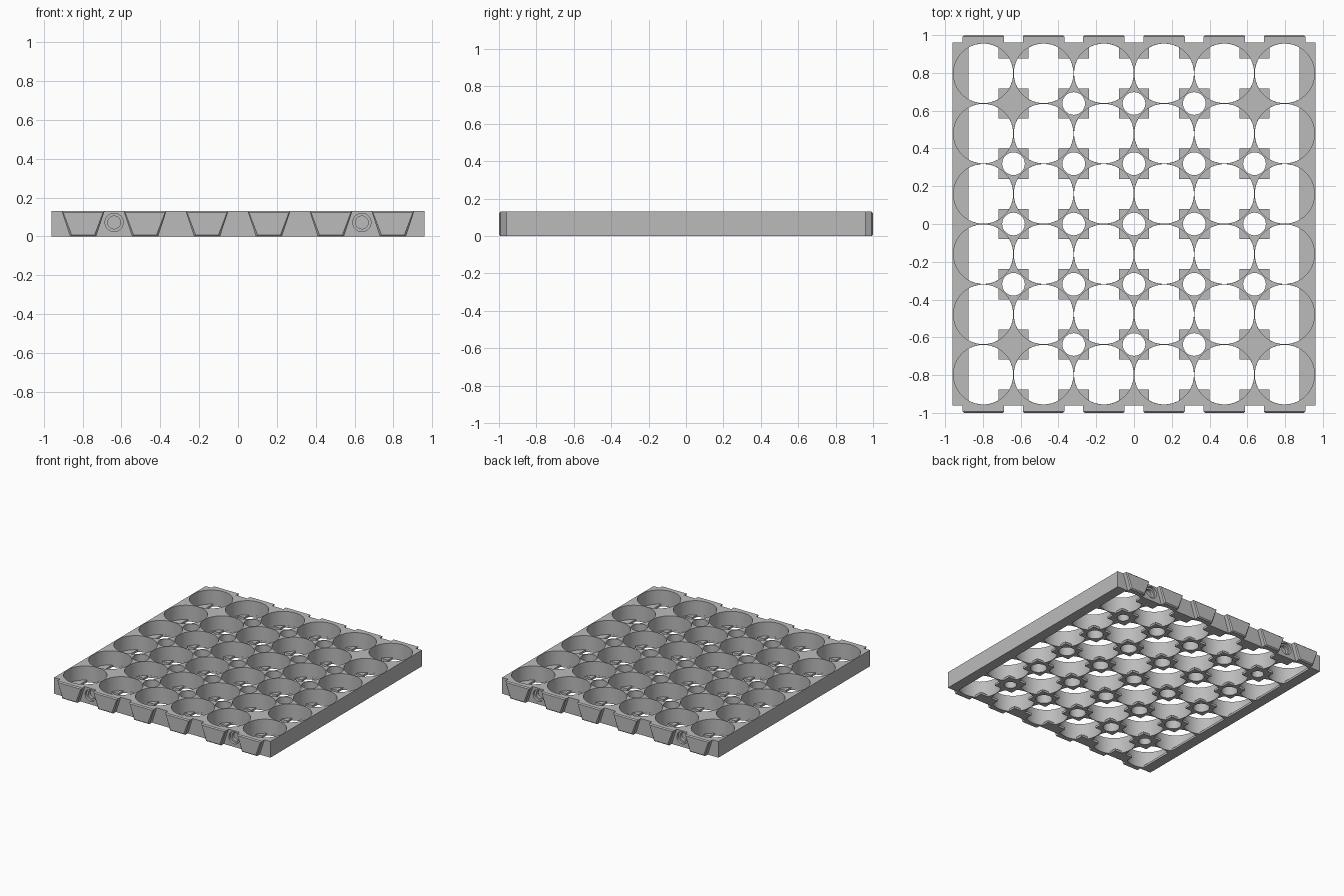
import bpy, bmesh, math
from mathutils import Matrix

PITCH = 0.319          # spacing of the cells
RADIUS = 0.158         # cell radius
HEIGHT = 0.13
FLOOR = 0.017          # thickness of the corner ledges
HALF = 0.96            # half width of the tray
ARM = 0.079            # half width of the openings in the floor

cube = bpy.data.objects.get("Cube")
if cube:
    bpy.data.objects.remove(cube, do_unlink=True)

grey = bpy.data.materials.new("plain grey")
grey.use_nodes = True
colour = (0.5, 0.5, 0.5, 1)
grey.diffuse_color = colour
grey.node_tree.nodes["Principled BSDF"].inputs["Base Color"].default_value = colour

cells = [(i - 2.5) * PITCH for i in range(6)]
posts = [(i - 2) * PITCH for i in range(5)]


def make_object(name, bm):
    bmesh.ops.recalc_face_normals(bm, faces=bm.faces)
    mesh = bpy.data.meshes.new(name)
    bm.to_mesh(mesh)
    bm.free()
    mesh.materials.append(grey)
    obj = bpy.data.objects.new(name, mesh)
    bpy.context.collection.objects.link(obj)
    return obj


def add_prism(bm, outline, z0, z1):
    low = [bm.verts.new((x, y, z0)) for x, y in outline]
    high = [bm.verts.new((x, y, z1)) for x, y in outline]
    bm.faces.new(low[::-1])
    bm.faces.new(high)
    for i in range(len(low)):
        j = (i + 1) % len(low)
        bm.faces.new((low[i], low[j], high[j], high[i]))


def circle(cx, cy, r, n):
    return [(cx + r * math.cos(math.tau * i / n), cy + r * math.sin(math.tau * i / n))
            for i in range(n)]


def opening(cx, cy):
    """Cross with rounded arm ends; the arm facing a side wall is left out."""
    points = []
    r = RADIUS - 0.0004
    spread = math.asin(ARM / r)
    for k in range(4):
        turn = k * math.pi / 2
        blocked = (k == 0 and cx > 2 * PITCH) or (k == 2 and cx < -2 * PITCH)
        if not blocked:
            for i in range(13):
                a = turn + spread * (i / 6 - 1)
                points.append((cx + r * math.cos(a), cy + r * math.sin(a)))
        a = turn + math.pi / 4
        points.append((cx + ARM * math.sqrt(2) * math.cos(a),
                       cy + ARM * math.sqrt(2) * math.sin(a)))
    return points


def cut(target, bm):
    cutter = make_object("cutter", bm)
    cutter.hide_render = True
    mod = target.modifiers.new("cut", 'BOOLEAN')
    mod.operation = 'DIFFERENCE'
    mod.solver = 'EXACT'
    mod.object = cutter
    bpy.context.view_layer.objects.active = target
    bpy.ops.object.modifier_apply(modifier=mod.name)
    bpy.data.objects.remove(cutter, do_unlink=True)


# Tray block
bm = bmesh.new()
add_prism(bm, [(-HALF, -HALF), (HALF, -HALF), (HALF, HALF), (-HALF, HALF)], 0, HEIGHT)
tray = make_object("tray", bm)

# Round cells, leaving the floor ledges
bm = bmesh.new()
for x in cells:
    for y in cells:
        add_prism(bm, circle(x, y, RADIUS, 64), FLOOR, HEIGHT + 0.1)
cut(tray, bm)

# Cross-shaped openings through the floor
bm = bmesh.new()
for x in cells:
    for y in cells:
        add_prism(bm, opening(x, y), -0.1, HEIGHT / 2)
cut(tray, bm)

# Holes through the posts; the four corner posts have blind holes from below
bm = bmesh.new()
for x in posts:
    for y in posts:
        if abs(x) + abs(y) > 3.5 * PITCH:
            add_prism(bm, circle(x, y, 0.045, 32), -0.1, 0.1)
        else:
            add_prism(bm, circle(x, y, 0.06, 32), -0.1, HEIGHT + 0.1)
cut(tray, bm)

# Stepped screw holes in the front and back edges
for r, depth in ((0.047, 0.02), (0.033, 0.045)):
    bm = bmesh.new()
    for x in (posts[0], posts[-1]):
        for side in (-1, 1):
            place = Matrix.Translation((x, side * HALF, 0.072)) @ Matrix.Rotation(math.pi / 2, 4, 'X')
            bmesh.ops.create_cone(bm, cap_ends=True, segments=32, radius1=r, radius2=r,
                                  depth=2 * depth, matrix=place)
    cut(tray, bm)


# Tapered tabs with chamfered rims along the front and back
def tab_loop(bm, cx, y, inset):
    return [bm.verts.new((cx + s * (w - inset), y, z)) for s, w, z in (
        (-1, 0.067, inset), (1, 0.067, inset),
        (1, 0.11, HEIGHT - inset), (-1, 0.11, HEIGHT - inset))]


for side, name in ((-1, "front_tabs"), (1, "back_tabs")):
    bm = bmesh.new()
    for x in cells:
        loops = [tab_loop(bm, x, side * y, inset)
                 for y, inset in ((HALF - 0.002, 0), (0.992, 0), (1.0, 0.008))]
        bm.faces.new(loops[0])
        bm.faces.new(loops[-1])
        for a, b in zip(loops, loops[1:]):
            for i in range(4):
                j = (i + 1) % 4
                bm.faces.new((a[i], a[j], b[j], b[i]))
    make_object(name, bm)

# Smooth round walls, sharp edges
bpy.ops.object.select_all(action='DESELECT')
tray.select_set(True)
bpy.context.view_layer.objects.active = tray
bpy.ops.object.shade_smooth_by_angle(angle=math.radians(30))
